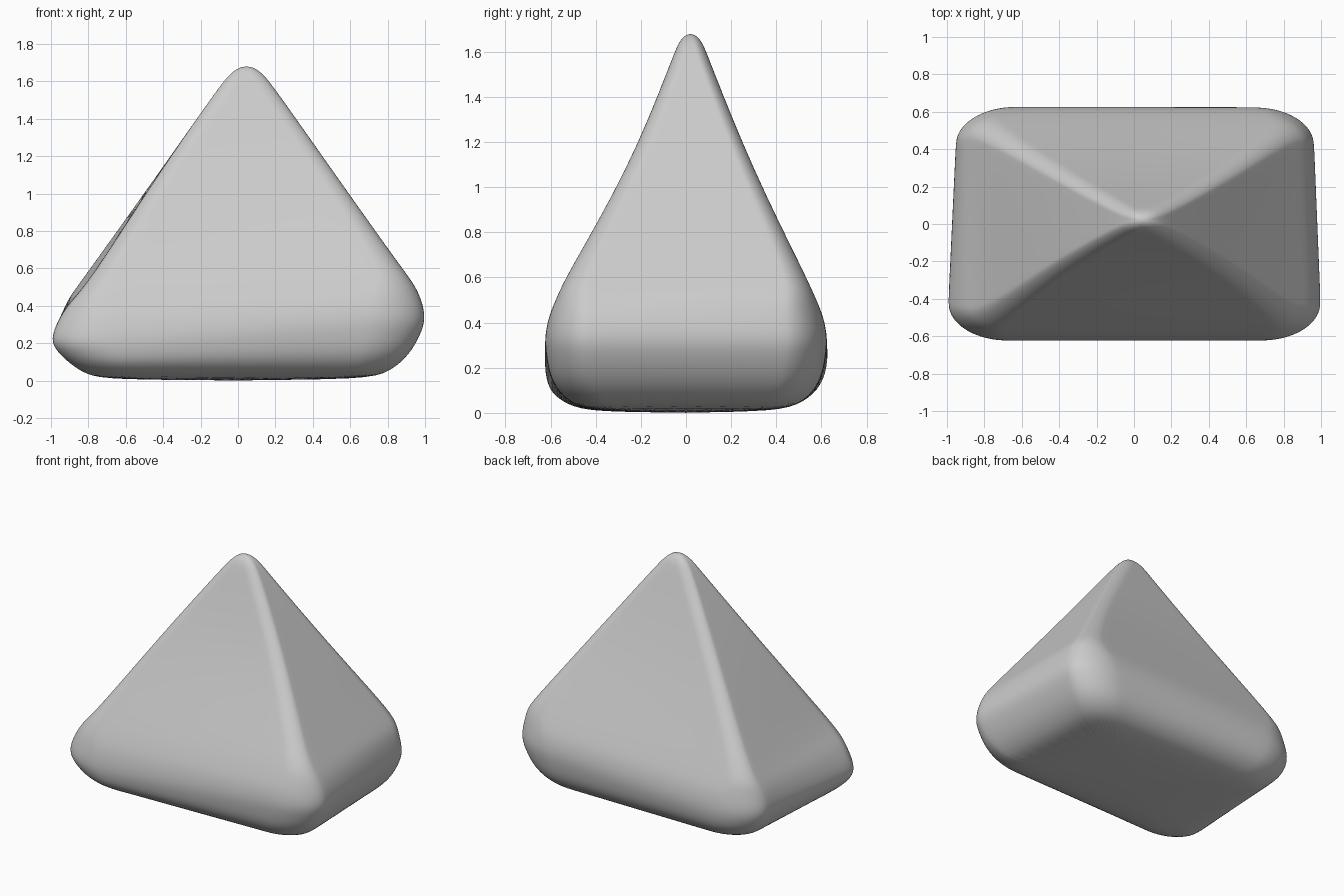
import bpy, bmesh
from math import sin, cos, pi

if "Cube" in bpy.data.objects:
    bpy.data.objects.remove(bpy.data.objects["Cube"])

# Corner profiles from base to shoulder: (|x|, |y|, z)
front_right = [(.68, .40, 0), (.82, .53, .05), (.92, .60, .14), (.98, .62, .25),
               (1.005, .628, .33), (.985, .61, .43), (.94, .57, .52), (.87, .53, .61)]
front_left = [(.69, .40, 0), (.82, .53, .035), (.90, .60, .09), (.965, .62, .15),
              (1.008, .628, .215), (.96, .61, .33), (.90, .575, .42), (.80, .53, .52)]
back_left = [(.67, .40, 0), (.80, .53, .05), (.89, .60, .12), (.94, .625, .20),
             (.96, .63, .28), (.935, .61, .38), (.90, .58, .45), (.84, .545, .53)]
back_right = [(x * .965 if i < 6 else x * .985, y, z)
              for i, (x, y, z) in enumerate(front_right)]
corners = [(front_right, 1, -1), (back_right, 1, 1), (back_left, -1, 1), (front_left, -1, -1)]

# Corner rounding per level (x radius, y radius)
radii = [(.15, .10), (.24, .16), (.29, .19), (.32, .20), (.32, .20), (.29, .19), (.20, .14), (.12, .09)]
# Tip levels: half width, half depth, z, radii
CX, CY = .045, .02
tip = [(.49, .275, 1.08, .09, .06), (.16, .088, 1.55, .09, .05), (.09, .055, 1.64, .07, .04),
       (.04, .025, 1.673, .035, .022)]
ARC, EDGE = 8, 6


def ring(cs, rx, ry):
    """Rounded quad loop through four corners, counter-clockwise from front right."""
    pts = []
    for k, (x, y, z) in enumerate(cs):
        sx, sy = corners[k][1:]
        for i in range(ARC + 1):
            a = -pi / 2 + k * pi / 2 + i / ARC * pi / 2
            pts.append((x - sx * rx + rx * cos(a), y - sy * ry + ry * sin(a), z))
    out, n = [], ARC + 1
    for k in range(4):
        arc = pts[k * n:(k + 1) * n]
        a, b = arc[-1], pts[((k + 1) * n) % len(pts)]
        out += arc
        out += [tuple(p + (q - p) * j / EDGE for p, q in zip(a, b)) for j in range(1, EDGE)]
    return out


rings = []
for i, (rx, ry) in enumerate(radii):
    rings.append(ring([(sx * p[i][0], sy * p[i][1], p[i][2]) for p, sx, sy in corners], rx, ry))
for w, d, z, rx, ry in tip:
    rings.append(ring([(CX + sx * w, CY + sy * d, z) for _, sx, sy in corners], rx, ry))

# Loft the rings into the pyramid body
bm = bmesh.new()
loops = [[bm.verts.new(p) for p in r] for r in rings]
for lo, hi in zip(loops, loops[1:]):
    for j in range(len(lo)):
        k = (j + 1) % len(lo)
        bm.faces.new((lo[j], lo[k], hi[k], hi[j]))
bm.faces.new(loops[0][::-1])
apex = bm.verts.new((CX, CY, 1.68))
for j in range(len(loops[-1])):
    bm.faces.new((loops[-1][j], loops[-1][(j + 1) % len(loops[-1])], apex))
bmesh.ops.recalc_face_normals(bm, faces=bm.faces)
mesh = bpy.data.meshes.new("rounded_pyramid")
bm.to_mesh(mesh)
bm.free()
mesh.shade_smooth()
body = bpy.data.objects.new("rounded_pyramid", mesh)
bpy.context.collection.objects.link(body)
body.modifiers.new("smooth", 'SUBSURF').levels = 2
